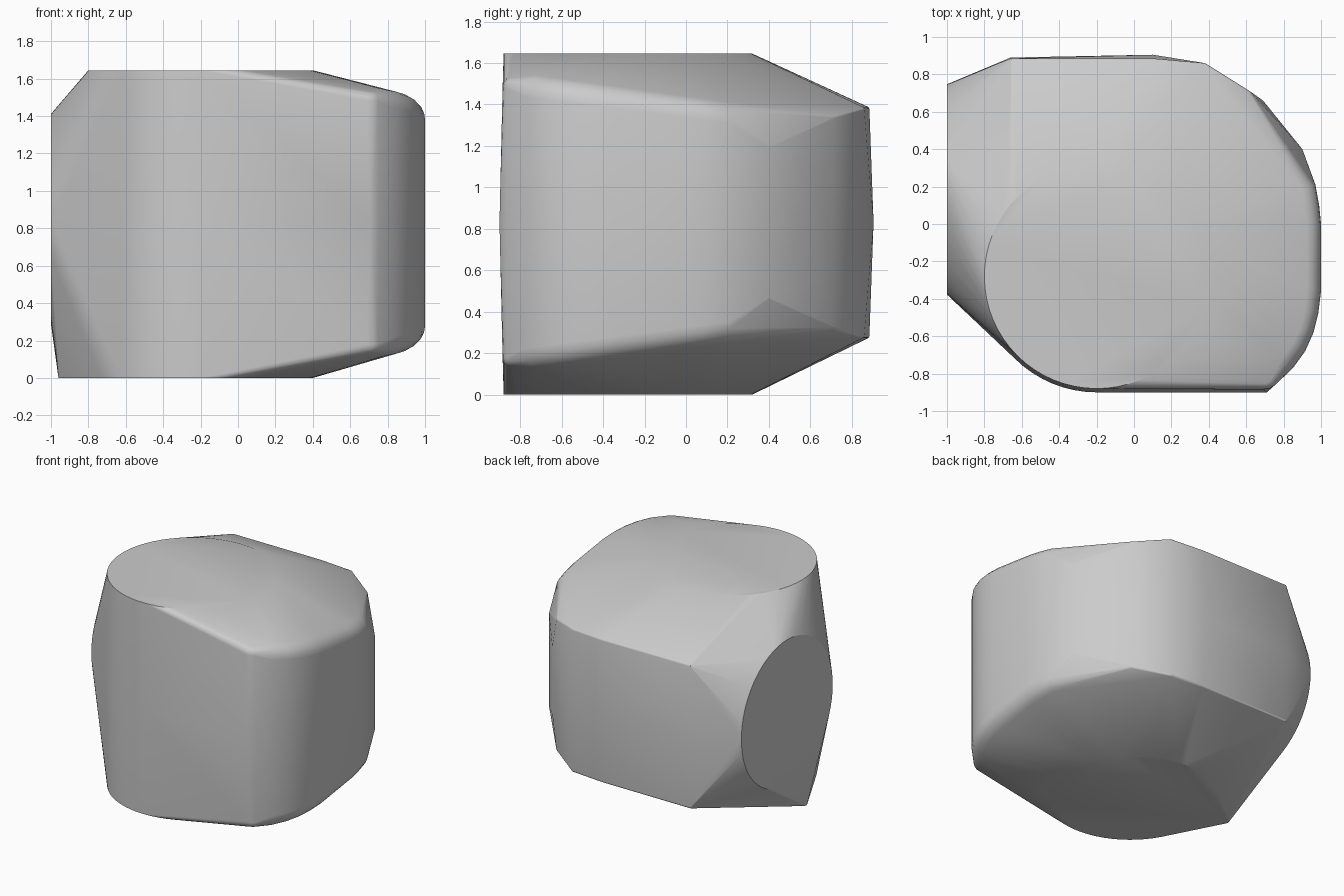
import bpy, bmesh
from math import sin, cos, pi, radians
from mathutils import Vector

old = bpy.data.objects.get("Cube")
if old:
    bpy.data.objects.remove(old, do_unlink=True)

MID = 0.83
TOP = 1.645
bm = bmesh.new()


def add(x, y, z):
    bm.verts.new((x, y, z))


def disc(centre, radius, u, v, count=64):
    for i in range(count):
        a = 2 * pi * i / count
        bm.verts.new(Vector(centre) + radius * (cos(a) * Vector(u) + sin(a) * Vector(v)))


def column(x, y, high, r, steps=5):
    """Upright edge whose ends roll inward by radius r, mirrored about mid height."""
    inward = Vector((-x, -0.1 - y, 0)).normalized()
    for i in range(steps + 1):
        t = pi / 2 * i / steps
        p = Vector((x, y, 0)) + inward * r * (1 - cos(t))
        z = high - r + r * sin(t)
        add(p.x, p.y, z)
        add(p.x, p.y, 2 * MID - z)


X, Y, Z = (1, 0, 0), (0, 1, 0), (0, 0, 1)

# Flat round ends at top and bottom, with a slight swell between
for z, r in ((0, 0.6), (MID, 0.62), (TOP, 0.6)):
    disc((-0.2, -0.28, z), r, X, Y)

# Flat round side, and the small foot corner below it
disc((-1, 0.185, 0.85), 0.562, Y, Z)
disc((-0.93, -0.11, 0), 0.03, X, Y, 12)

# Rolled rim along the right side, lower toward the back
for x, y in ((0.85, -0.77), (0.915, -0.68), (0.96, -0.58), (0.985, -0.48), (1, -0.36),
             (1, -0.2), (1, 0), (0.99, 0.1), (0.97, 0.21)):
    column(x, y, 1.55 - 0.13 * (y + 0.8), 0.11)

# Front upright edge
for x, y in ((0.69, -0.885), (0.725, -0.88), (0.75, -0.865)):
    column(x, y, 1.53, 0.05)
add(0.71, -0.9, MID)

# Faceted back right corner
column(0.9, 0.4, 1.22, 0.03)
column(0.69, 0.66, 1.12, 0.03)
column(0.62, 0.71, 1.35, 0.02)

# Back panel with a slight swell
for x, y in ((-0.66, 0.885), (0.1, 0.885), (0.38, 0.86)):
    column(x, y, 1.39, 0.015)
add(0.1, 0.905, MID)
add(-0.66, 0.89, MID)

# Stretch one skin over all the profiles
bmesh.ops.convex_hull(bm, input=bm.verts[:])
bmesh.ops.delete(bm, geom=[v for v in bm.verts if not v.link_faces], context='VERTS')
bmesh.ops.dissolve_limit(bm, angle_limit=radians(0.5), verts=bm.verts[:], edges=bm.edges[:])
bmesh.ops.recalc_face_normals(bm, faces=bm.faces[:])

mesh = bpy.data.meshes.new("faceted_block")
bm.to_mesh(mesh)
bm.free()
block = bpy.data.objects.new("faceted_block", mesh)
bpy.context.collection.objects.link(block)

# Plain grey finish
grey = bpy.data.materials.new("light_grey")
grey.use_nodes = True
colour = (0.6, 0.6, 0.6, 1)
grey.diffuse_color = colour
grey.node_tree.nodes["Principled BSDF"].inputs["Base Color"].default_value = colour
mesh.materials.append(grey)

bpy.ops.object.select_all(action='DESELECT')
block.select_set(True)
bpy.context.view_layer.objects.active = block
bpy.ops.object.shade_smooth_by_angle(angle=radians(25))
